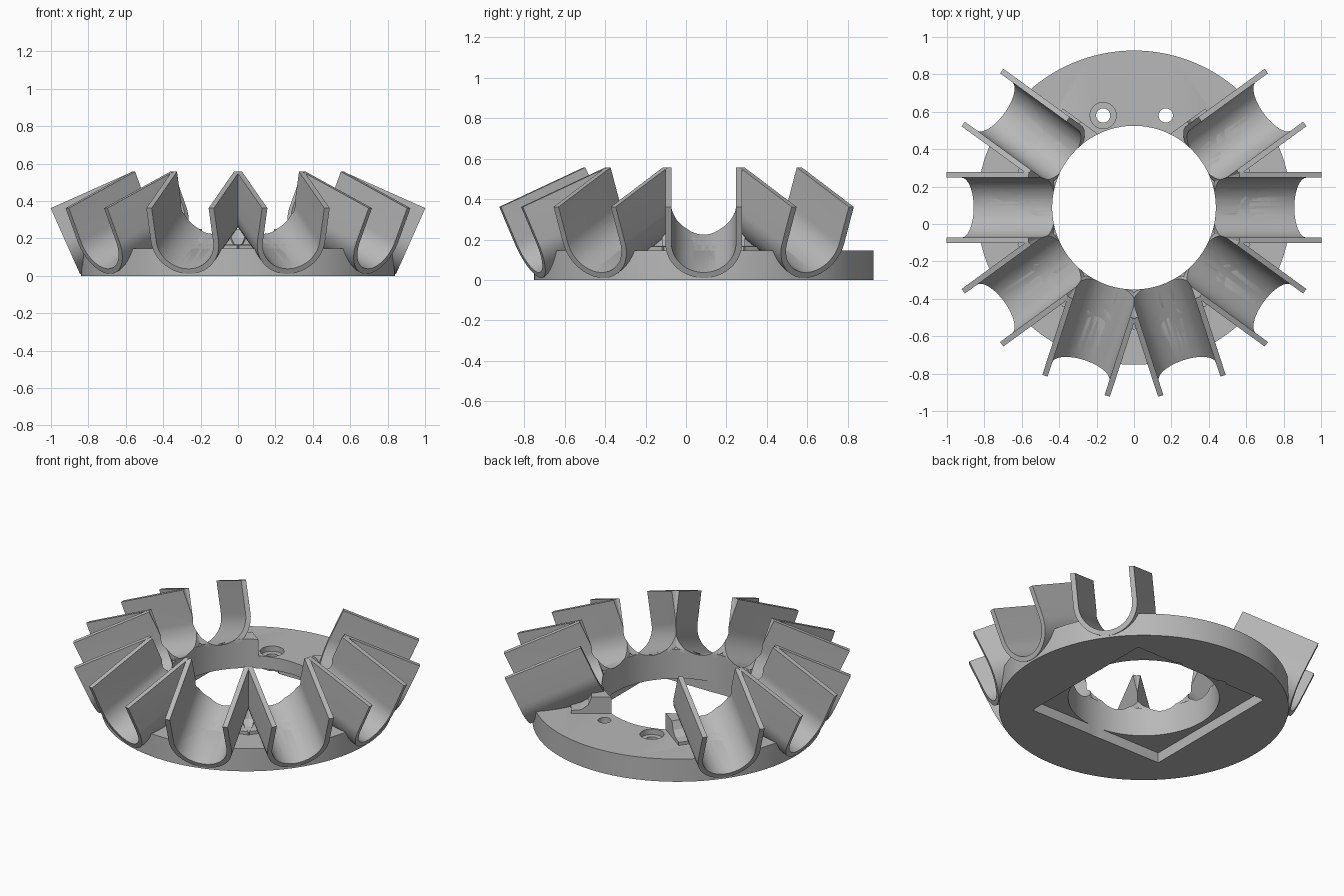
import bpy, bmesh
from math import radians, sin, cos, pi
from mathutils import Matrix, Vector

cube = bpy.data.objects.get("Cube")
if cube:
    bpy.data.objects.remove(cube)

CY = 0.0875                                   # ring centre in y
TILT = radians(24)
FOOT = Vector((0.845, 0, 0.01))               # outer bottom point of a trough
ANGLES = [-144, -108, -72, -36, 0, 36, 144, 180]

grey = bpy.data.materials.new("plain grey")
grey.use_nodes = True
colour = (0.48, 0.48, 0.48, 1)
grey.diffuse_color = colour
grey.node_tree.nodes["Principled BSDF"].inputs["Base Color"].default_value = colour


def prism(name, points, offset, matrix):
    """Extrude a closed outline of 3D points along offset."""
    bm = bmesh.new()
    face = bm.faces.new([bm.verts.new(p) for p in points])
    moved = bmesh.ops.extrude_face_region(bm, geom=[face])["geom"]
    bmesh.ops.translate(bm, vec=offset,
                        verts=[v for v in moved if isinstance(v, bmesh.types.BMVert)])
    bmesh.ops.transform(bm, matrix=matrix, verts=bm.verts)
    bmesh.ops.recalc_face_normals(bm, faces=bm.faces)
    mesh = bpy.data.meshes.new(name)
    bm.to_mesh(mesh)
    bm.free()
    mesh.materials.append(grey)
    obj = bpy.data.objects.new(name, mesh)
    bpy.context.collection.objects.link(obj)
    return obj


def cylinder(name, x, y, r, z0, z1, n=48):
    ring = [(x + r * cos(2 * pi * i / n), y + r * sin(2 * pi * i / n), z0) for i in range(n)]
    return prism(name, ring, (0, 0, z1 - z0), Matrix())


def u_prism(name, r, top, u0, u1, matrix):
    """U-shaped solid running along the local x axis, round side down."""
    n = 32
    pts = [(u0, -r * cos(pi * i / n), 0.19 - r * sin(pi * i / n)) for i in range(n + 1)]
    pts += [(u0, r, top), (u0, -r, top)]
    return prism(name, pts, (u1 - u0, 0, 0), matrix)


def cut(obj, cutters):
    for c in cutters:
        mod = obj.modifiers.new("cut", "BOOLEAN")
        mod.operation = "DIFFERENCE"
        mod.solver = "EXACT"
        mod.object = c
    bpy.context.view_layer.update()
    graph = bpy.context.evaluated_depsgraph_get()
    mesh = bpy.data.meshes.new_from_object(obj.evaluated_get(graph))
    obj.modifiers.clear()
    obj.data = mesh


def spoke(angle):
    return Matrix.Translation((0, CY, 0)) @ Matrix.Rotation(radians(angle), 4, "Z")


def slope(angle):
    return spoke(angle) @ Matrix.Translation(FOOT) @ Matrix.Rotation(TILT, 4, "Y")


# Cutters: centre hole and the channel of every trough
hole = cylinder("hole_cutter", 0, CY, 0.4375, -0.2, 0.9, 128)
channels = {a: u_prism("channel_cutter", 0.16, 0.5, -0.54, 0.03, slope(a)) for a in ANGLES}

# Base ring with screw holes and a square recess underneath
base = cylinder("base_ring", 0, CY, 0.84, 0, 0.145, 128)
square = [(x, y, -0.1) for x, y in ((-1, -1), (1, -1), (1, 1), (-1, 1))]
recess = prism("recess_cutter", [(x * 0.475, y * 0.475, z) for x, y, z in square],
               (0, 0, 0.165), Matrix.Translation((0, CY + 0.04, 0)))
screws = [cylinder("screw_cutter", -0.165, 0.58, 0.038, -0.2, 0.3),
          cylinder("counterbore_cutter", -0.165, 0.58, 0.07, 0.11, 0.3),
          cylinder("screw_cutter", 0.17, 0.58, 0.038, -0.2, 0.3)]
cut(base, [hole, recess] + screws + list(channels.values()))
parts = [base]

# Tilted open troughs, each carried by a stepped support at the inner rim
support_profile = [(0.35, 0.1), (0.62, 0.1), (0.62, 0.165), (0.56, 0.17),
                   (0.52, 0.2), (0.5, 0.25), (0.35, 0.25)]
for i, a in enumerate(ANGLES):
    near = [c for b, c in channels.items() if (a - b) % 360 in (0, 36, 324)]
    trough = u_prism(f"trough_{i + 1}", 0.19, 0.385, -0.48, 0, slope(a))
    support = prism(f"trough_support_{i + 1}", [(x, -0.205, z) for x, z in support_profile],
                    (0, 0.41, 0), spoke(a))
    for part in (trough, support):
        cut(part, [hole] + near)
        parts.append(part)

for c in [hole, recess] + screws + list(channels.values()):
    bpy.data.objects.remove(c)

# Smooth the round walls, keep the edges crisp
bpy.ops.object.select_all(action="DESELECT")
for p in parts:
    p.select_set(True)
bpy.context.view_layer.objects.active = base
bpy.ops.object.shade_smooth_by_angle(angle=radians(30))
